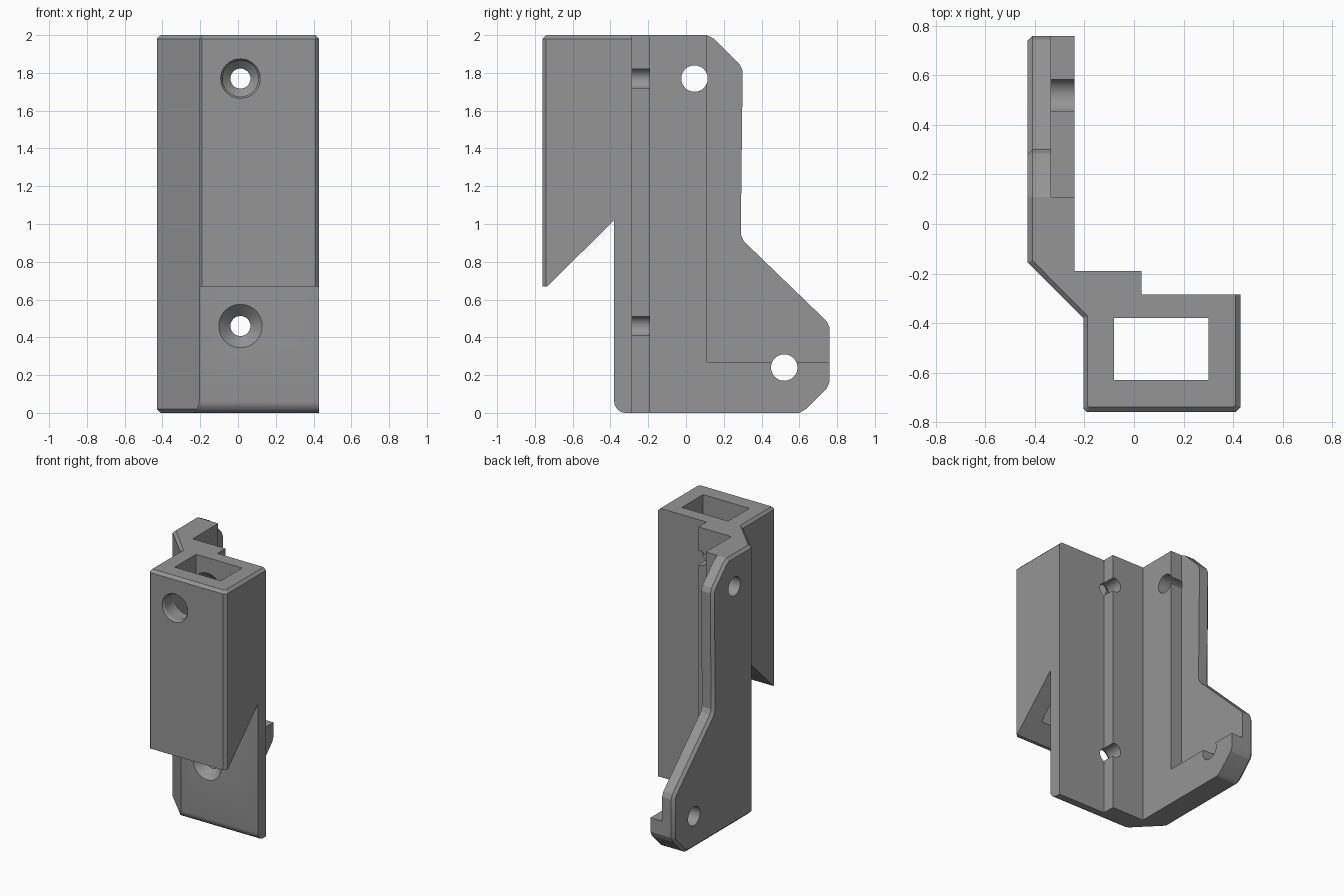
import bpy, bmesh, math
from mathutils import Matrix, Vector

if "Cube" in bpy.data.objects:
    bpy.data.objects.remove(bpy.data.objects["Cube"])

grey = bpy.data.materials.new("mid grey")
grey.diffuse_color = (0.30, 0.30, 0.30, 1)
grey.use_nodes = True
grey.node_tree.nodes["Principled BSDF"].inputs["Base Color"].default_value = grey.diffuse_color


def loft(name, rings):
    """Closed solid through rings of equal point count."""
    bm = bmesh.new()
    loops = [[bm.verts.new(p) for p in ring] for ring in rings]
    n = len(loops[0])
    for a, b in zip(loops, loops[1:]):
        for i in range(n):
            j = (i + 1) % n
            bm.faces.new((a[i], a[j], b[j], b[i]))
    bm.faces.new(loops[0][::-1])
    bm.faces.new(loops[-1])
    bmesh.ops.recalc_face_normals(bm, faces=bm.faces)
    mesh = bpy.data.meshes.new(name)
    bm.to_mesh(mesh)
    bm.free()
    obj = bpy.data.objects.new(name, mesh)
    mesh.materials.append(grey)
    bpy.context.collection.objects.link(obj)
    return obj


def box(name, lo, hi):
    ring = [(lo[0], lo[1]), (hi[0], lo[1]), (hi[0], hi[1]), (lo[0], hi[1])]
    return loft(name, [[(x, y, z) for x, y in ring] for z in (lo[2], hi[2])])


def turned(name, axis, u, z, profile, n=40):
    """Round cutter along x or y; profile is (position, radius) pairs."""
    rings = []
    for p, r in profile:
        ring = []
        for k in range(n):
            a = 2 * math.pi * k / n
            c, h = u + r * math.cos(a), z + r * math.sin(a)
            ring.append((p, c, h) if axis == 'x' else (c, p, h))
        rings.append(ring)
    return loft(name, rings)


def combine(target, tool, operation='DIFFERENCE'):
    mod = target.modifiers.new(tool.name, 'BOOLEAN')
    mod.operation, mod.object, mod.solver = operation, tool, 'EXACT'
    bpy.context.view_layer.objects.active = target
    bpy.ops.object.modifier_apply(modifier=mod.name)
    bpy.data.objects.remove(tool)


C = 0.02  # edge chamfer

# Plan section: square tube, diagonal web and side plate
plan = [(-0.43, 0.80), (-0.43, -0.155), (-0.205, -0.38), (-0.205, -0.745), (-0.19, -0.76),
        (0.41, -0.76), (0.43, -0.74), (0.43, -0.285), (0.03, -0.285), (0.03, -0.19),
        (-0.24, -0.19), (-0.24, 0.80)]
plan_in = [(-0.41, 0.80), (-0.41, -0.147), (-0.187, -0.372), (-0.187, -0.735), (-0.18, -0.74),
           (0.40, -0.74), (0.41, -0.73)] + [(0.41, -0.285)] + plan[8:]
# Only the plate and the diagonal are chamfered at the bottom
plan_low = plan_in[:2] + [(-0.19, -0.372)] + plan[3:]
bracket = loft("bracket", [[(x, y, z) for x, y in ring] for ring, z in
                           ((plan_low, 0), (plan, C), (plan, 2 - C), (plan_in, 2))])

# Side outline: slanted tube end, rounded toe, sloped plate
foot = [(-0.32 - 0.06 * math.sin(math.radians(a)), 0.06 - 0.06 * math.cos(math.radians(a)))
        for a in (90, 75, 60, 45, 30, 15, 0)]
front = [(-0.80, 2.10), (-0.80, 0.67), (-0.735, 0.67), (-0.38, 1.02)] + foot
rear = [(0.60, 0), (0.635, 0.02), (0.745, 0.13), (0.76, 0.165), (0.76, 0.45), (0.745, 0.485),
        (0.305, 0.91), (0.29, 0.945), (0.295, 1.38), (0.30, 1.81), (0.285, 1.845),
        (0.15, 1.98), (0.11, 2.0), (0.09, 2.10)]
side = front + rear


def inset(pts, d):
    """Move each rear edge point inwards by d."""
    out = []
    for i, p in enumerate(pts):
        a = Vector(pts[max(i - 1, 0)])
        b = Vector(pts[min(i + 1, len(pts) - 1)])
        t = (b - a).normalized()
        out.append((p[0] - t.y * d, p[1] + t.x * d))
    return out


side_in = front + inset(rear, C)
outline = loft("side_outline", [[(x, y, z) for y, z in ring] for x, ring in
                                ((-0.45, front + inset(rear, 2 * C)), (-0.43, side_in),
                                 (-0.41, side), (0.5, side))])
combine(bracket, outline, 'INTERSECT')

# Tube bore and the rebate that thins the plate
combine(bracket, box("tube_bore", (-0.08, -0.63, 0.4), (0.30, -0.38, 2.1)))
combine(bracket, box("plate_rebate", (-0.335, 0.11, 0.27), (-0.1, 0.9, 2.2)))

# Plate holes
for y, z in ((0.045, 1.77), (0.52, 0.24)):
    combine(bracket, turned("plate_hole", 'x', y, z, [(-0.6, 0.07), (-0.15, 0.07)]))

# Countersunk screw holes, with an access hole through the tube front
for z in (1.77, 0.46):
    combine(bracket, turned("screw_hole", 'y', 0.013, z,
                            [(-0.40, 0.115), (-0.38, 0.115), (-0.318, 0.053), (-0.1, 0.053)]))
combine(bracket, turned("access_hole", 'y', 0.013, 1.77,
                        [(-0.80, 0.105), (-0.76, 0.105), (-0.745, 0.095), (-0.55, 0.095)]))

# Smooth round parts, keep edges sharp
bpy.ops.object.select_all(action='DESELECT')
bracket.select_set(True)
bpy.context.view_layer.objects.active = bracket
bpy.ops.object.shade_smooth_by_angle(angle=math.radians(20))
